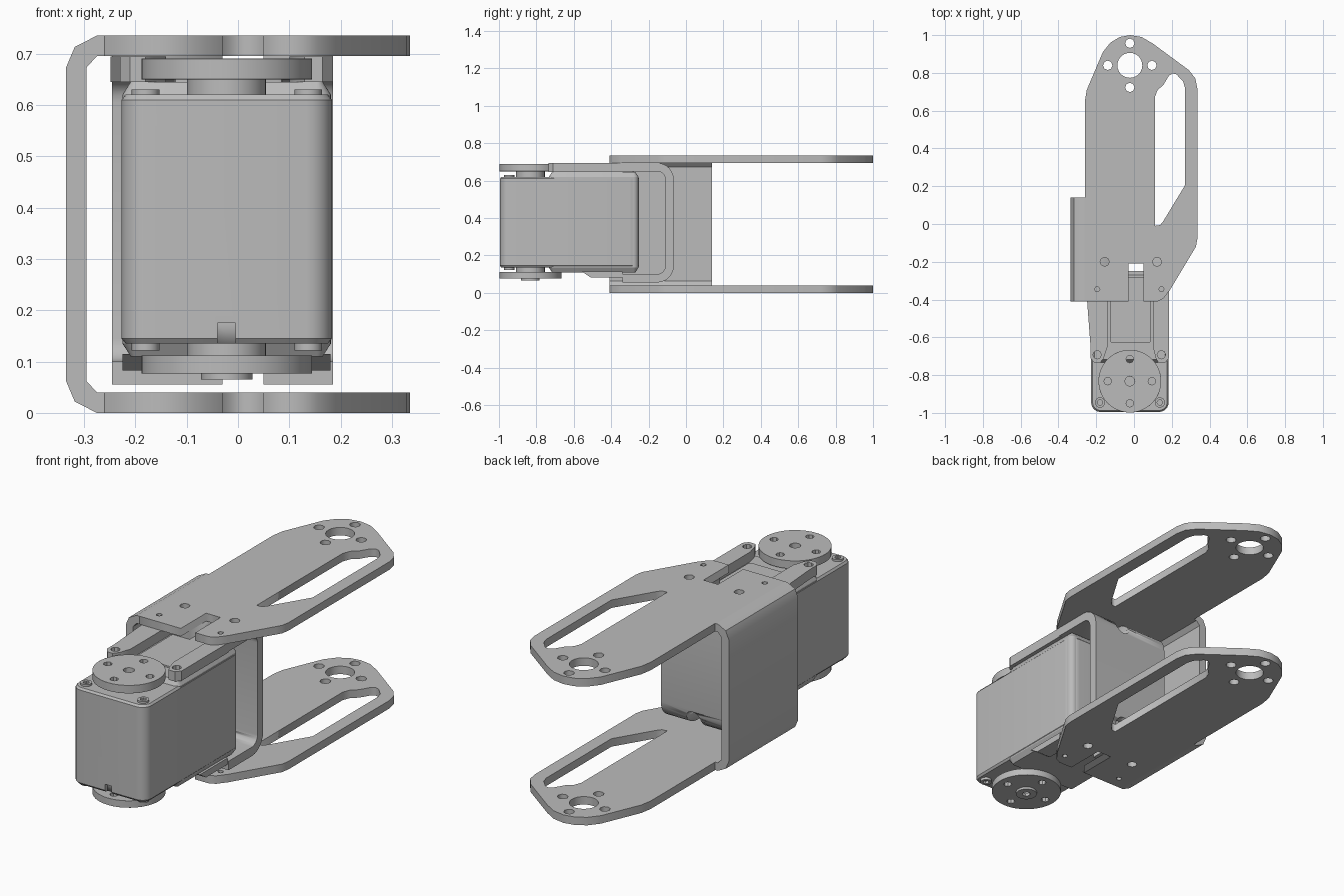
import bpy, bmesh, math

if "Cube" in bpy.data.objects:
    bpy.data.objects.remove(bpy.data.objects["Cube"])

grey = bpy.data.materials.new("aluminium_grey")
grey.diffuse_color = (0.5, 0.5, 0.5, 1)
grey.use_nodes = True
grey.node_tree.nodes["Principled BSDF"].inputs["Base Color"].default_value = grey.diffuse_color


def add(name, bm, smooth=True):
    bmesh.ops.remove_doubles(bm, verts=bm.verts, dist=1e-4)
    bmesh.ops.recalc_face_normals(bm, faces=bm.faces)
    me = bpy.data.meshes.new(name)
    bm.to_mesh(me)
    bm.free()
    me.materials.append(grey)
    ob = bpy.data.objects.new(name, me)
    bpy.context.collection.objects.link(ob)
    if smooth:
        bpy.ops.object.select_all(action='DESELECT')
        ob.select_set(True)
        bpy.context.view_layer.objects.active = ob
        bpy.ops.object.shade_smooth_by_angle(angle=math.radians(30))
    return ob


def circle(x, y, r, n=20):
    return [(x + r * math.cos(2 * math.pi * i / n), y + r * math.sin(2 * math.pi * i / n)) for i in range(n)]


def rrect(x0, x1, y0, y1, r, n=6):
    pts = []
    for k, (cx, cy) in enumerate([(x1 - r, y1 - r), (x0 + r, y1 - r), (x0 + r, y0 + r), (x1 - r, y0 + r)]):
        for i in range(n + 1):
            a = math.pi / 2 * (k + i / n)
            pts.append((cx + r * math.cos(a), cy + r * math.sin(a)))
    return pts


def plate(name, loops, z0, z1, smooth=True):
    """Flat plate: first loop is the outline, the rest are holes."""
    cu = bpy.data.curves.new(name, 'CURVE')
    cu.dimensions, cu.fill_mode, cu.extrude = '2D', 'BOTH', (z1 - z0) / 2
    for pts in loops:
        sp = cu.splines.new('POLY')
        sp.points.add(len(pts) - 1)
        for p, (x, y) in zip(sp.points, pts):
            p.co = (x, y, 0, 1)
        sp.use_cyclic_u = True
    tmp = bpy.data.objects.new(name + "_curve", cu)
    bpy.context.collection.objects.link(tmp)
    me = bpy.data.meshes.new_from_object(tmp.evaluated_get(bpy.context.evaluated_depsgraph_get()))
    bpy.data.objects.remove(tmp)
    bm = bmesh.new()
    bm.from_mesh(me)
    bmesh.ops.translate(bm, verts=bm.verts, vec=(0, 0, (z0 + z1) / 2))
    return add(name, bm, smooth)


def prism(name, pts, a, b, axis):
    """Extrude a profile along x (points are y, z) or y (points are x, z)."""
    bm = bmesh.new()
    put = (lambda p, t: (t, p[0], p[1])) if axis == 'x' else (lambda p, t: (p[0], t, p[1]))
    r0, r1 = ([bm.verts.new(put(p, t)) for p in pts] for t in (a, b))
    bm.faces.new(r0)
    bm.faces.new(r1[::-1])
    for i in range(len(pts)):
        j = (i + 1) % len(pts)
        bm.faces.new((r0[i], r0[j], r1[j], r1[i]))
    return add(name, bm)


def loft(name, rect, r, levels):
    """Rounded box made of (z, inset) rings."""
    bm = bmesh.new()
    x0, x1, y0, y1 = rect
    rings = [[bm.verts.new((x, y, z)) for x, y in
              rrect(x0 + d, x1 - d, y0 + d, y1 - d, max(r - d, 0.008))] for z, d in levels]
    bm.faces.new(rings[0])
    bm.faces.new(rings[-1])
    for lo, hi in zip(rings, rings[1:]):
        for i in range(len(lo)):
            j = (i + 1) % len(lo)
            bm.faces.new((lo[i], lo[j], hi[j], hi[i]))
    return add(name, bm)


def cut(ob, cutter):
    m = ob.modifiers.new("cut", 'BOOLEAN')
    m.operation, m.solver, m.object = 'DIFFERENCE', 'EXACT', cutter
    cutter.hide_render = True
    cutter.hide_set(True)


# Outer bracket: two long arm plates
outline = [(-0.26, -0.41), (-0.03, -0.41), (-0.03, -0.21), (0.05, -0.21), (0.05, -0.41), (0.125, -0.41),
           (0.155, -0.395), (0.19, -0.35), (0.31, -0.15), (0.328, -0.12), (0.335, -0.08), (0.335, 0.72),
           (0.325, 0.77), (0.29, 0.815), (0.10, 0.955), (0.04, 0.99), (-0.02, 1.0), (-0.075, 0.99),
           (-0.125, 0.96), (-0.165, 0.91), (-0.25, 0.71), (-0.26, 0.65)]
window = [(0.11, -0.01), (0.138, -0.006), (0.155, 0.015), (0.27, 0.205), (0.27, 0.72), (0.26, 0.755),
          (0.225, 0.792), (0.205, 0.797), (0.185, 0.785), (0.155, 0.735), (0.125, 0.71), (0.11, 0.67)]
holes = [circle(-0.022, 0.84, 0.066, 28)]
holes += [circle(-0.022 + dx, 0.84 + dy, 0.025, 8) for dx, dy in
          ((0.117, 0), (-0.117, 0), (0, 0.117), (0, -0.117))]
holes += [circle(x, -0.2, 0.024, 8) for x in (-0.155, 0.122)]
holes += [circle(x, -0.345, 0.014, 6) for x in (-0.195, 0.145)]
for name, z in (("lower_arm_plate", 0.0), ("upper_arm_plate", 0.695)):
    plate(name, [outline, window] + holes, z, z + 0.04, False)

# Outer bracket: side wall with bent corners
outer = [(-0.26, 0), (-0.275, 0), (-0.318, 0.022), (-0.335, 0.062)]
inner = [(-0.295, 0.062), (-0.275, 0.04), (-0.26, 0.04)]
flip = lambda pts: [(x, 0.735 - z) for x, z in pts[::-1]]
prism("bracket_side_wall", outer + flip(outer) + flip(inner) + inner, -0.41, 0.14, 'y')

# Inner bracket: C-shaped, rounded bends, centre slots
def arc(cy, cz, r, a0):
    return [(cy + r * math.cos(math.radians(a0 + 15 * i)), cz + r * math.sin(math.radians(a0 + 15 * i)))
            for i in range(7)]


profile = [(-0.34, 0.055)] + arc(-0.155, 0.145, 0.09, -90) + arc(-0.155, 0.605, 0.09, 0) + [(-0.34, 0.695), (-0.34, 0.65)]
profile += arc(-0.155, 0.605, 0.045, 0)[::-1] + arc(-0.155, 0.145, 0.045, -90)[::-1] + [(-0.34, 0.1)]
inner_bracket = prism("inner_bracket", profile, -0.245, 0.185, 'x')
for name, z0, z1 in (("lower_slot_cutter", 0.0, 0.14), ("upper_slot_cutter", 0.61, 0.8)):
    slot = [(x, z) for x, z in rrect(-0.03, 0.05, z0, z1, 0.039)]
    cut(inner_bracket, prism(name, slot, -0.6, 0.0, 'y'))

# Upper arms of the inner bracket, reaching forward with screw lugs
left = [(-0.248, -0.34), (-0.248, -0.41), (-0.23, -0.65), (-0.23, -0.71), (-0.21, -0.735), (-0.18, -0.735),
        (-0.16, -0.71), (-0.14, -0.65), (-0.14, -0.34)]
right = [(0.10, -0.34), (0.10, -0.65), (0.115, -0.71), (0.13, -0.735), (0.165, -0.735), (0.185, -0.71), (0.185, -0.34)]
plate("upper_left_mount_arm", [left, circle(-0.195, -0.692, 0.022, 8)], 0.645, 0.694)
plate("upper_right_mount_arm", [right, circle(0.145, -0.692, 0.022, 8)], 0.645, 0.694)
for name, x0, x1 in (("lower_left_rail", -0.225, -0.14), ("lower_right_rail", 0.10, 0.18)):
    prism(name, [(-0.56, 0.115), (-0.51, 0.083), (-0.34, 0.083), (-0.34, 0.115)], x0, x1, 'x')

# Motor case: main block, raised rear covers and thin top panel
case = loft("motor_case", (-0.227, 0.183, -0.995, -0.25), 0.05,
            [(0.135, 0.008), (0.145, 0), (0.61, 0), (0.62, 0.008)])
cut(case, prism("case_notch_cutter", [(-0.04, 0.12), (-0.005, 0.12), (-0.005, 0.175), (-0.04, 0.175)],
                -1.1, -0.975, 'y'))
loft("rear_case_cover", (-0.227, 0.183, -0.735, -0.252), 0.03,
     [(0.11, 0.018), (0.135, 0.002), (0.62, 0.002), (0.645, 0.018)])
plate("top_panel", [rrect(-0.125, 0.088, -0.63, -0.28, 0.01, 2)], 0.644, 0.653)

# Corner screws on the front of the case
for side, z0, z1 in (("top", 0.618, 0.63), ("bottom", 0.122, 0.137)):
    for i, x in enumerate((-0.18, 0.137)):
        plate(f"{side}_corner_screw_{i}", [circle(x, -0.945, 0.027, 16), circle(x, -0.945, 0.015, 6)], z0, z1)

# Output discs with their shafts
CX, CY = -0.022, -0.832
disc_holes = [circle(CX + 0.117 * dx, CY + 0.117 * dy, 0.02, 8) for dx, dy in ((1, 0), (-1, 0), (0, 1), (0, -1))]
for side, z0, z1 in (("upper", 0.65, 0.69), ("lower", 0.077, 0.112)):
    centre = [circle(CX, CY, 0.026, 12)]
    disc = plate(f"{side}_output_disc", [circle(CX, CY, 0.166, 48)] + disc_holes + centre, z0, z1)
    bev = disc.modifiers.new("edge", 'BEVEL')
    bev.width, bev.segments, bev.limit_method = 0.005, 2, 'ANGLE'
plate("upper_shaft", [circle(CX, CY, 0.077, 32)], 0.615, 0.652)
plate("lower_shaft", [circle(CX, CY, 0.077, 32)], 0.11, 0.137)
plate("lower_hub", [circle(CX, CY, 0.05, 24), circle(CX, CY, 0.02, 6)], 0.065, 0.08)
